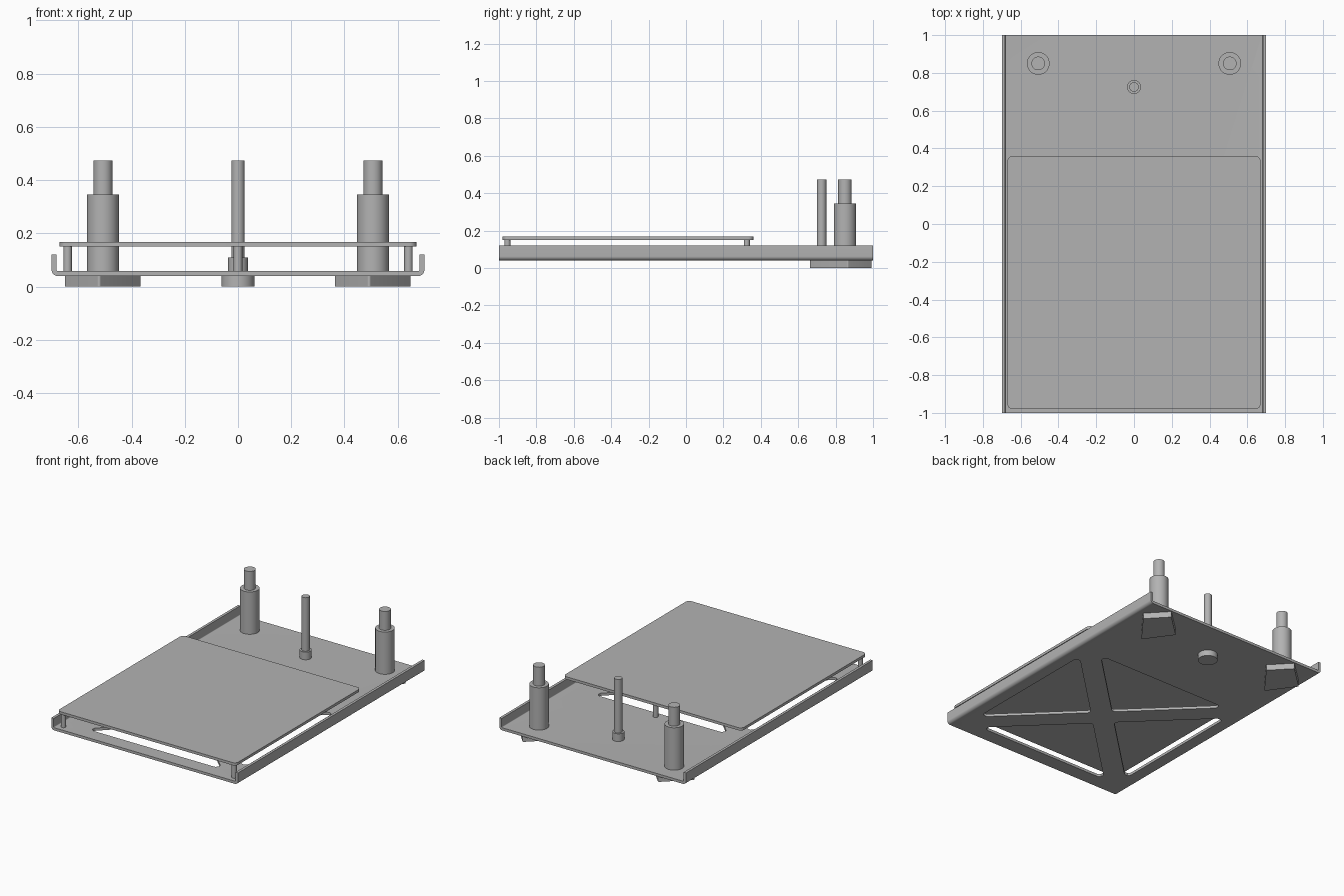
import bpy, bmesh, math
from mathutils import Vector

if "Cube" in bpy.data.objects:
    bpy.data.objects.remove(bpy.data.objects["Cube"])

GREY = (0.45, 0.45, 0.45, 1)
grey = bpy.data.materials.new("plain_grey")
grey.use_nodes = True
grey.diffuse_color = GREY
grey.node_tree.nodes["Principled BSDF"].inputs["Base Color"].default_value = GREY


def rounded(points, radii, steps=6):
    """Outline with every corner filleted; radii is one number or one per corner."""
    pts = [Vector(p) for p in points]
    if not isinstance(radii, (list, tuple)):
        radii = [radii] * len(pts)
    out = []
    for i, (p, r) in enumerate(zip(pts, radii)):
        if r == 0:
            out.append(p)
            continue
        u = (pts[i - 1] - p).normalized()
        v = (pts[(i + 1) % len(pts)] - p).normalized()
        half = u.angle(v) / 2
        centre = p + (u + v).normalized() * r / math.sin(half)
        start = p + u * r / math.tan(half) - centre
        end = p + v * r / math.tan(half) - centre
        for k in range(steps + 1):
            out.append(centre + start.lerp(end, k / steps).normalized() * r)
    return out


def finish(obj):
    bpy.ops.object.select_all(action="DESELECT")
    obj.select_set(True)
    bpy.context.view_layer.objects.active = obj
    bpy.ops.object.shade_smooth_by_angle(angle=math.radians(35))


def prism(name, outline, low, high, along_y=False):
    """Extrude an outline upward, or an xz outline along y."""
    place = (lambda p, h: (p[0], h, p[1])) if along_y else (lambda p, h: (p[0], p[1], h))
    bm = bmesh.new()
    face = bm.faces.new([bm.verts.new(place(p, low)) for p in outline])
    top = bmesh.ops.extrude_face_region(bm, geom=[face])["geom"]
    shift = Vector(place((0, 0), high - low))
    bmesh.ops.translate(bm, vec=shift, verts=[g for g in top if isinstance(g, bmesh.types.BMVert)])
    bmesh.ops.recalc_face_normals(bm, faces=bm.faces)
    mesh = bpy.data.meshes.new(name)
    bm.to_mesh(mesh)
    bm.free()
    obj = bpy.data.objects.new(name, mesh)
    bpy.context.collection.objects.link(obj)
    mesh.materials.append(grey)
    finish(obj)
    return obj


def cylinder(name, x, y, radius, low, high):
    ring = [(x + radius * math.cos(a), y + radius * math.sin(a))
            for a in (math.tau * i / 40 for i in range(40))]
    return prism(name, ring, low, high)


# Folded sheet tray with upturned sides
W, T, BASE, RIM = 0.70, 0.018, 0.04, 0.12
FLOOR = BASE + T
channel = [(-W, RIM), (-W, BASE), (W, BASE), (W, RIM),
           (W - T, RIM), (W - T, FLOOR), (T - W, FLOOR), (T - W, RIM)]
tray = prism("tray", rounded(channel, [0, 0.022, 0.022, 0, 0, 0.005, 0.005, 0]), -1, 1, True)

# Four triangular openings leave a diagonal cross in the floor
MID, HX, HY, GAP = -0.31, 0.605, 0.59, 0.095
back = [(0, GAP), (HX - GAP, HY), (GAP - HX, HY)]
side = [(GAP, 0), (HX, GAP - HY), (HX, HY - GAP)]
for triangle in (back, side):
    for s in (1, -1):
        hole = rounded([(s * x, MID + s * y) for x, y in triangle], 0.025)
        cutter = prism("opening_cutter", hole, BASE - 0.05, FLOOR + 0.05)
        cutter.hide_render = True
        mod = tray.modifiers.new("opening", "BOOLEAN")
        mod.operation, mod.solver, mod.object = "DIFFERENCE", "EXACT", cutter
        bpy.context.view_layer.objects.active = tray
        bpy.ops.object.modifier_apply(modifier=mod.name)
        bpy.data.objects.remove(cutter)
finish(tray)

# Raised plate on three standoffs
PLATE = 0.15
corners = [(-0.67, -0.98), (0.67, -0.98), (0.67, 0.36), (-0.67, 0.36)]
prism("raised_plate", rounded(corners, 0.027), PLATE, PLATE + T)
for name, x, y in (("front_left_standoff", 0.64, -0.955),
                   ("front_right_standoff", -0.64, -0.955),
                   ("back_standoff", 0, 0.325)):
    cylinder(name, x, y, 0.016, FLOOR, PLATE)

# Stepped posts with slanted block feet
POST, TOP = 0.507, 0.473
foot = [(0.143, 0.015), (0.02, 0.145), (-0.146, -0.01), (-0.015, -0.192)]
for label, x in (("left", POST), ("right", -POST)):
    cylinder(label + "_post_sleeve", x, 0.85, 0.06, FLOOR, 0.345)
    cylinder(label + "_post_pin", x, 0.85, 0.036, 0.345, TOP)
    prism(label + "_foot", rounded([(x + a, 0.85 + b) for a, b in foot], 0.008), 0, BASE)

# Slim centre rod with collar and round foot
cylinder("centre_rod", 0, 0.725, 0.025, FLOOR, TOP)
cylinder("centre_collar", 0, 0.725, 0.037, FLOOR, 0.11)
cylinder("centre_foot", 0, 0.725, 0.062, 0, BASE)
